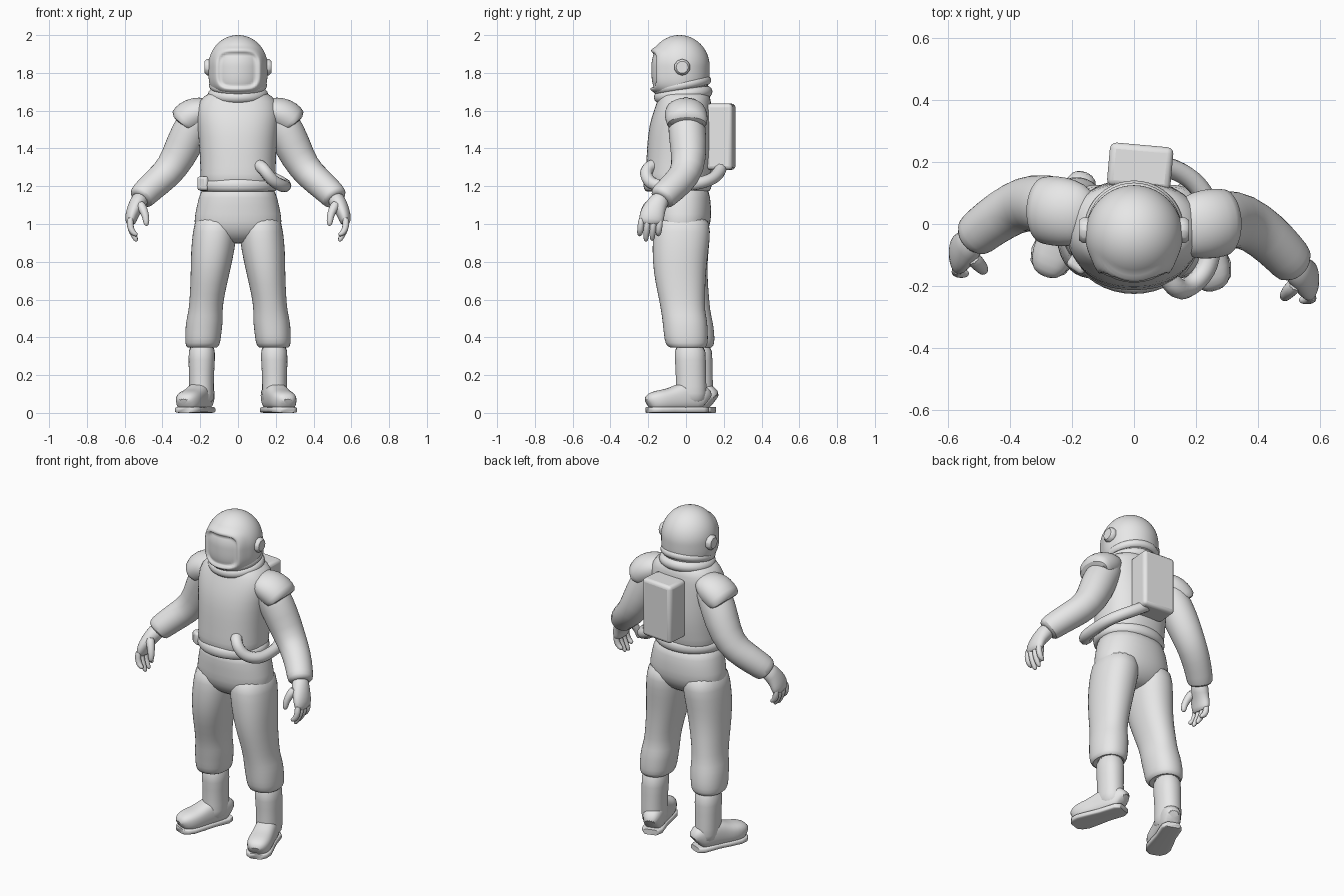
import bpy, bmesh, math
from mathutils import Vector

if "Cube" in bpy.data.objects:
    bpy.data.objects.remove(bpy.data.objects["Cube"])

suit = bpy.data.materials.new("light_grey_suit")
suit.diffuse_color = (0.8, 0.8, 0.8, 1)
suit.use_nodes = True
suit.node_tree.nodes["Principled BSDF"].inputs["Base Color"].default_value = suit.diffuse_color


def finish(ob, name, angle=60):
    ob.name = name
    ob.data.materials.clear()
    ob.data.materials.append(suit)
    if ob.type == 'MESH':
        for o in bpy.context.selected_objects:
            o.select_set(False)
        ob.select_set(True)
        bpy.context.view_layer.objects.active = ob
        bpy.ops.object.shade_smooth_by_angle(angle=math.radians(angle))
    return ob


def loft(name, stations, ref=(1, 0, 0), flat=False, n=20, p=2.0, sub=1):
    """Skin over superellipse rings: (x, y, z, radius along ref, other radius)."""
    pts = [Vector(s[:3]) for s in stations]
    bm = bmesh.new()
    rings = []
    for i, s in enumerate(stations):
        t = Vector((0, 0, 1)) if flat else (pts[min(i + 1, len(pts) - 1)] - pts[max(i - 1, 0)]).normalized()
        a = Vector(ref)
        a = (a - t * a.dot(t)).normalized()
        b = t.cross(a)
        ring = []
        for k in range(n):
            c, d = math.cos(2 * math.pi * k / n), math.sin(2 * math.pi * k / n)
            ca = math.copysign(abs(c) ** (2 / p), c)
            sb = math.copysign(abs(d) ** (2 / p), d)
            ring.append(bm.verts.new(pts[i] + a * s[3] * ca + b * s[4] * sb))
        rings.append(ring)
    for r, q in zip(rings, rings[1:]):
        for k in range(n):
            bm.faces.new((r[k], r[(k + 1) % n], q[(k + 1) % n], q[k]))
    bm.faces.new(rings[0])
    bm.faces.new(rings[-1])
    bmesh.ops.recalc_face_normals(bm, faces=bm.faces)
    me = bpy.data.meshes.new(name)
    bm.to_mesh(me)
    bm.free()
    ob = bpy.data.objects.new(name, me)
    bpy.context.collection.objects.link(ob)
    finish(ob, name)
    if sub:
        ob.modifiers.new("smooth", 'SUBSURF').levels = sub
        ob.modifiers["smooth"].render_levels = sub
    return ob


def ring(name, loc, rx, ry, r, tilt=0.0, zs=1.0):
    bpy.ops.mesh.primitive_torus_add(location=loc, rotation=(tilt, 0, 0), major_radius=rx, minor_radius=r,
                                     major_segments=40, minor_segments=12)
    ob = bpy.context.object
    ob.scale = (1, ry / rx, zs)
    return finish(ob, name)


def rounded_box(name, loc, size, bevel, rot=(0, 0, 0)):
    bpy.ops.mesh.primitive_cube_add(size=1, location=loc, rotation=rot)
    ob = bpy.context.object
    ob.scale = size
    bpy.ops.object.transform_apply(location=False, rotation=False, scale=True)
    finish(ob, name, 40)
    m = ob.modifiers.new("bevel", 'BEVEL')
    m.width, m.segments = bevel, 3
    return ob


# Helmet: dome with straighter lower sides, raised visor frame and sunken visor
bpy.ops.mesh.primitive_uv_sphere_add(segments=72, ring_count=48, radius=1)
helmet = finish(bpy.context.object, "helmet")


def step(x):
    x = max(0.0, min(1.0, x))
    return x * x * (3 - 2 * x)


for v in helmet.data.vertices:
    x, y, z = v.co
    h = math.hypot(x, y)
    if z < 0 and h > 1e-4:
        k = (1 - min(1, abs(z)) ** 3.5) ** (1 / 3.5) / h
        x, y = x * k, y * k
    x, y, z = x * 0.157, y * 0.16 - 0.035, z * 0.165 + 1.835
    if y < -0.06:
        s = ((x / 0.105) ** 4 + ((z - 1.815) / 0.095) ** 4) ** 0.25
        y -= 0.012 * step((1.35 - s) / 0.2)
        y += 0.024 * step((1.05 - s) / 0.15)
    v.co = (x, y, z)

for s, side in ((-1, "left"), (1, "right")):
    bpy.ops.mesh.primitive_cylinder_add(vertices=10, radius=0.045, depth=0.05,
                                        location=(s * 0.152, -0.02, 1.83), rotation=(0, math.pi / 2, 0))
    ear = finish(bpy.context.object, side + "_ear_cap", 40)
    ear.modifiers.new("bevel", 'BEVEL').width = 0.012

# Collar rolls
ring("lower_collar", (0, -0.015, 1.685), 0.128, 0.125, 0.032, 0.12)
ring("upper_collar", (0, -0.02, 1.735), 0.128, 0.13, 0.026, 0.2)

# Jacket body, hem roll and trousers seat
loft("jacket", [(0, -0.015, 1.71, .12, .12), (0, -0.005, 1.68, .185, .135), (0, -0.015, 1.62, .225, .15),
                (0, -0.028, 1.52, .215, .17), (0, -0.03, 1.4, .205, .178), (0, -0.037, 1.3, .2, .175),
                (0, -0.045, 1.23, .2, .172), (0, -0.04, 1.18, .195, .16)], flat=True, n=28, p=2.3)
ring("hem_roll", (0, -0.045, 1.205), 0.185, 0.158, 0.026, 0, 1.3)
loft("trouser_seat", [(0, -0.035, 1.22, .19, .15), (0, -0.027, 1.14, .208, .157), (0, -0.022, 1.05, .23, .158),
                      (0, -0.024, 0.98, .236, .152), (0, -0.025, 0.92, .18, .11), (0, -0.025, 0.895, .06, .06)],
     flat=True, n=28, p=2.2)
rounded_box("belt_pouch", (-0.175, -0.12, 1.215), (0.065, 0.07, 0.075), 0.015, (0, 0, -0.6))

# Legs, boots: the right one stands slightly further forward
for s, side, dy in ((-1, "left", 0.0), (1, "right", -0.035)):
    loft(side + "_leg", [(s * x, y + dy * f, z, a, b) for x, y, z, a, b, f in (
        (.115, -.022, 1.06, .11, .14, 0), (.122, -.022, .96, .118, .155, 0), (.134, -.03, .86, .117, .15, 0),
        (.147, -.027, .74, .104, .14, .2), (.164, -.002, .62, .092, .125, .6), (.172, .012, .54, .09, .117, .8),
        (.177, .022, .49, .099, .12, .8), (.184, .034, .42, .097, .118, 1), (.187, .038, .365, .094, .115, 1),
        (.19, .042, .34, .08, .095, 1), (.19, .045, .36, .06, .07, 1))], flat=True, p=2.2)
    loft(side + "_boot_shaft", [(s * x, y + dy, z, a, b) for x, y, z, a, b in (
        (.191, .055, .38, .072, .084), (.192, .058, .28, .071, .083), (.194, .062, .18, .066, .08),
        (.194, .062, .1, .068, .084), (.19, .06, .04, .062, .08))], flat=True, p=2.2)
    heel, toe = ((-.163, .145), (-.285, -.158)) if s < 0 else ((.163, .11), (.262, -.203))
    loft(side + "_boot_foot", [(heel[0] + (toe[0] - heel[0]) * t, heel[1] + (toe[1] - heel[1]) * t,
                                a + 0.008, a, b) for t, a, b in (
        (0, .05, .035), (.05, .07, .055), (.3, .085, .064), (.5, .07, .064), (.65, .06, .068),
        (.82, .056, .07), (.94, .05, .057), (1, .035, .035))], ref=(0, 0, 1), p=2.6)
    loft(side + "_boot_sole", [(heel[0] + (toe[0] - heel[0]) * t, heel[1] + (toe[1] - heel[1]) * t,
                                0.016, .016, b) for t, b in (
        (0, .04), (.1, .06), (.4, .058), (.6, .066), (.82, .072), (.94, .06), (1, .038))],
         ref=(0, 0, 1), p=5, sub=0)

# Arms, shoulder pads and gloves; the right arm reaches further forward
for s, side, dy in ((-1, "left", 0.0), (1, "right", -1.0)):
    loft(side + "_sleeve", [(s * x, y + dy * d, z, a, b) for x, y, z, a, b, d in (
        (.16, .02, 1.61, .09, .08, .01), (.23, .045, 1.54, .1, .1, .045), (.285, .063, 1.42, .1, .1, .05),
        (.35, .07, 1.29, .088, .084, .055), (.425, .03, 1.225, .082, .08, .065), (.485, -.015, 1.17, .076, .074, .08),
        (.515, -.04, 1.138, .074, .072, .09), (.52, -.045, 1.13, .05, .05, .09))], ref=(0, 1, 0))
    loft(side + "_shoulder_pad", [(s * x, y + dy * .04, z, a, b) for x, y, z, a, b in (
        (.13, .02, 1.63, .07, .04), (.18, .03, 1.605, .105, .075), (.235, .04, 1.58, .115, .092),
        (.28, .045, 1.55, .112, .09), (.3, .045, 1.525, .106, .08), (.295, .045, 1.53, .08, .06))], ref=(0, 1, 0))
    hy = -.1 + dy * .085                                   # hand centre depth
    loft(side + "_palm", [(s * .505, hy + .065, 1.15, .05, .05), (s * .535, hy + .03, 1.105, .055, .045),
                          (s * .558, hy + .008, 1.06, .068, .038), (s * .568, hy, 1.02, .068, .033),
                          (s * .568, hy, .995, .056, .022)], ref=(0, 1, 0), n=14)
    for i, (off, tip) in enumerate(((-.05, .945), (-.017, .915), (.016, .92), (.048, .945))):
        y = hy + off
        loft(f"{side}_finger_{i + 1}", [(s * .568, y, 1.04, .016, .018), (s * .574, y - .004, .995, .019, .02),
                                        (s * .56, y - .008, .955, .018, .018), (s * .54, y - .01, tip, .014, .014),
                                        (s * .534, y - .01, tip - .007, .006, .006)], ref=(0, 1, 0), n=8)
    loft(side + "_thumb", [(s * .525, hy - .005, 1.115, .028, .03), (s * .5, hy - .03, 1.075, .025, .024),
                           (s * .487, hy - .045, 1.035, .02, .02), (s * .485, hy - .05, 1.0, .016, .016),
                           (s * .486, hy - .05, .99, .007, .007)], ref=(0, 1, 0), n=10)

# Backpack
rounded_box("backpack", (0.02, 0.185, 1.462), (0.205, 0.14, 0.35), 0.02, (0, 0, -0.09))

# Hose from the pack base round the right hip to the jacket front
cu = bpy.data.curves.new("hose", 'CURVE')
cu.dimensions = '3D'
cu.bevel_depth, cu.bevel_resolution = 0.033, 3
sp = cu.splines.new('NURBS')
path = ((.05, .19, 1.33), (.1, .19, 1.29), (.19, .155, 1.24), (.25, .06, 1.21), (.25, -.06, 1.2),
        (.24, -.15, 1.2), (.17, -.215, 1.23), (.135, -.215, 1.3), (.11, -.17, 1.31))
sp.points.add(len(path) - 1)
for q, c in zip(sp.points, path):
    q.co = (*c, 1)
sp.order_u, sp.use_endpoint_u, sp.resolution_u = 4, True, 5
cu.use_fill_caps = True
hose = bpy.data.objects.new("hose", cu)
bpy.context.collection.objects.link(hose)
finish(hose, "hose")
